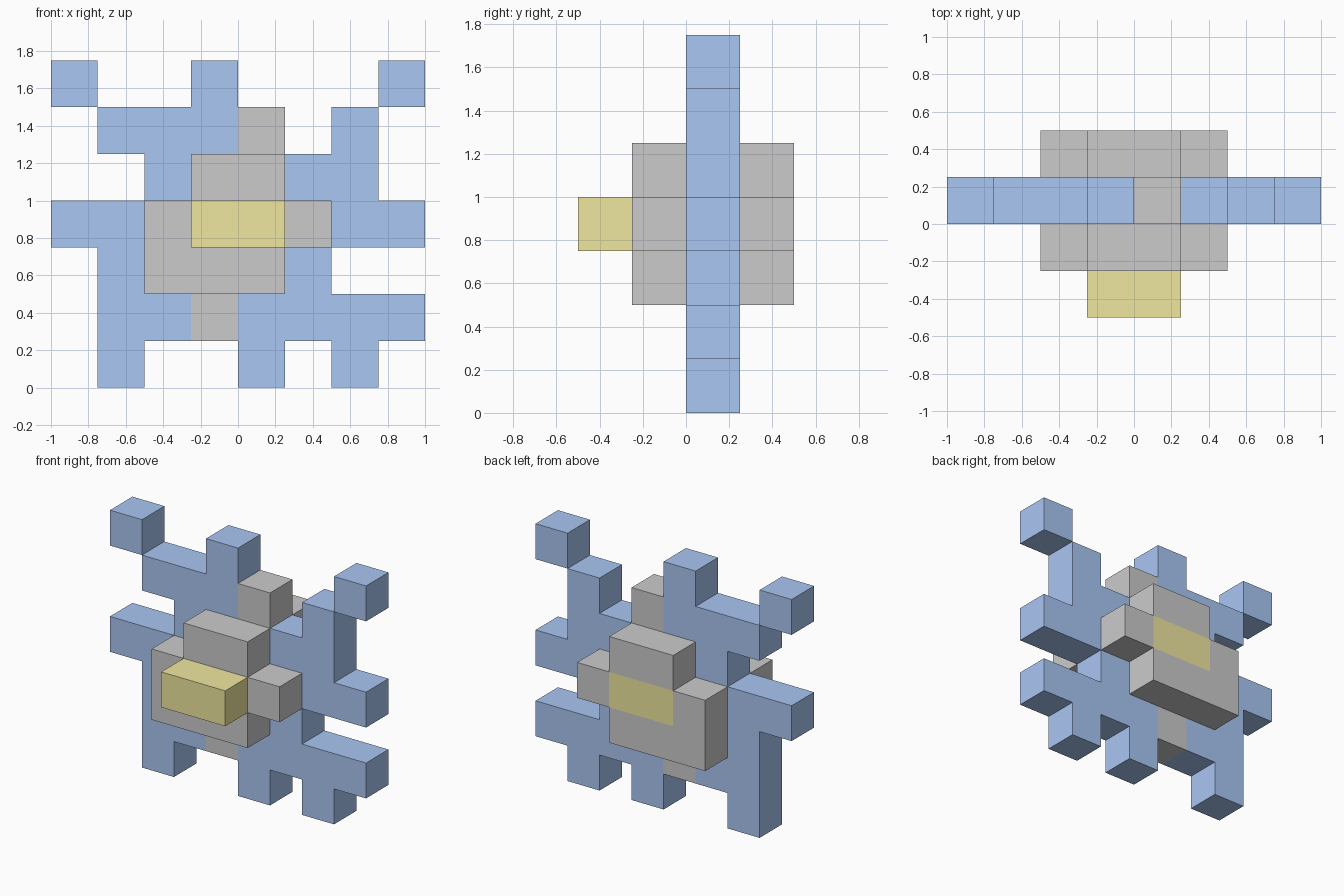
import bpy, bmesh

if "Cube" in bpy.data.objects:
    bpy.data.objects.remove(bpy.data.objects["Cube"])

CELL = 0.25


def material(name, rgb):
    m = bpy.data.materials.new(name)
    m.diffuse_color = (*rgb, 1)
    m.use_nodes = True
    m.node_tree.nodes["Principled BSDF"].inputs["Base Color"].default_value = m.diffuse_color
    return m


def slab(name, pattern, mark, y0, mat=None):
    """One-cell-thick blocky slab; pattern rows run top to bottom, columns left to right."""
    rows = pattern[::-1]
    cells = {(i, k) for k, row in enumerate(rows) for i, c in enumerate(row) if c == mark}
    y1 = y0 + CELL
    bm = bmesh.new()

    def face(*pts):
        bm.faces.new([bm.verts.new((x * CELL - 1, y, z * CELL)) for x, y, z in pts])

    for i, k in cells:
        loop = [(i, k), (i + 1, k), (i + 1, k + 1), (i, k + 1)]
        face(*[(x, y0, z) for x, z in loop])
        face(*[(x, y1, z) for x, z in reversed(loop)])
        sides = [(0, -1), (1, 0), (0, 1), (-1, 0)]
        for n, (di, dk) in enumerate(sides):
            if (i + di, k + dk) not in cells:
                (ax, az), (bx, bz) = loop[n], loop[(n + 1) % 4]
                face((ax, y0, az), (ax, y1, az), (bx, y1, bz), (bx, y0, bz))
    bmesh.ops.remove_doubles(bm, verts=bm.verts, dist=1e-4)
    me = bpy.data.meshes.new(name)
    bm.to_mesh(me)
    bm.free()
    ob = bpy.data.objects.new(name, me)
    bpy.context.collection.objects.link(ob)
    if mat:
        me.materials.append(mat)
    return ob


blue = material("blue", (0.40, 0.57, 0.90))
yellow = material("yellow", (0.87, 0.80, 0.35))

# Middle layer: B = branching blue splash, G = grey core
middle = ["B..B...B",
          ".BBBG.B.",
          "..BGGBB.",
          "BBGGGGBB",
          ".BGGGB..",
          ".BBGBBBB",
          ".B..B.B."]

# Outer layers: G = grey shell, Y = yellow inset on the back
front = ["...GG...", "..GGGG..", "..GGG...", "", ""]
back = ["...GG...", "..GYYG..", "..GGG...", "", ""]
nose = ["...YY...", "", "", ""]

slab("splash", middle, "B", 0.0, blue)
slab("core", middle, "G", 0.0)
slab("front_shell", front, "G", -0.25)
slab("back_shell", back, "G", 0.25)
slab("back_inset", back, "Y", 0.25, yellow)
slab("front_bar", nose, "Y", -0.5, yellow)
